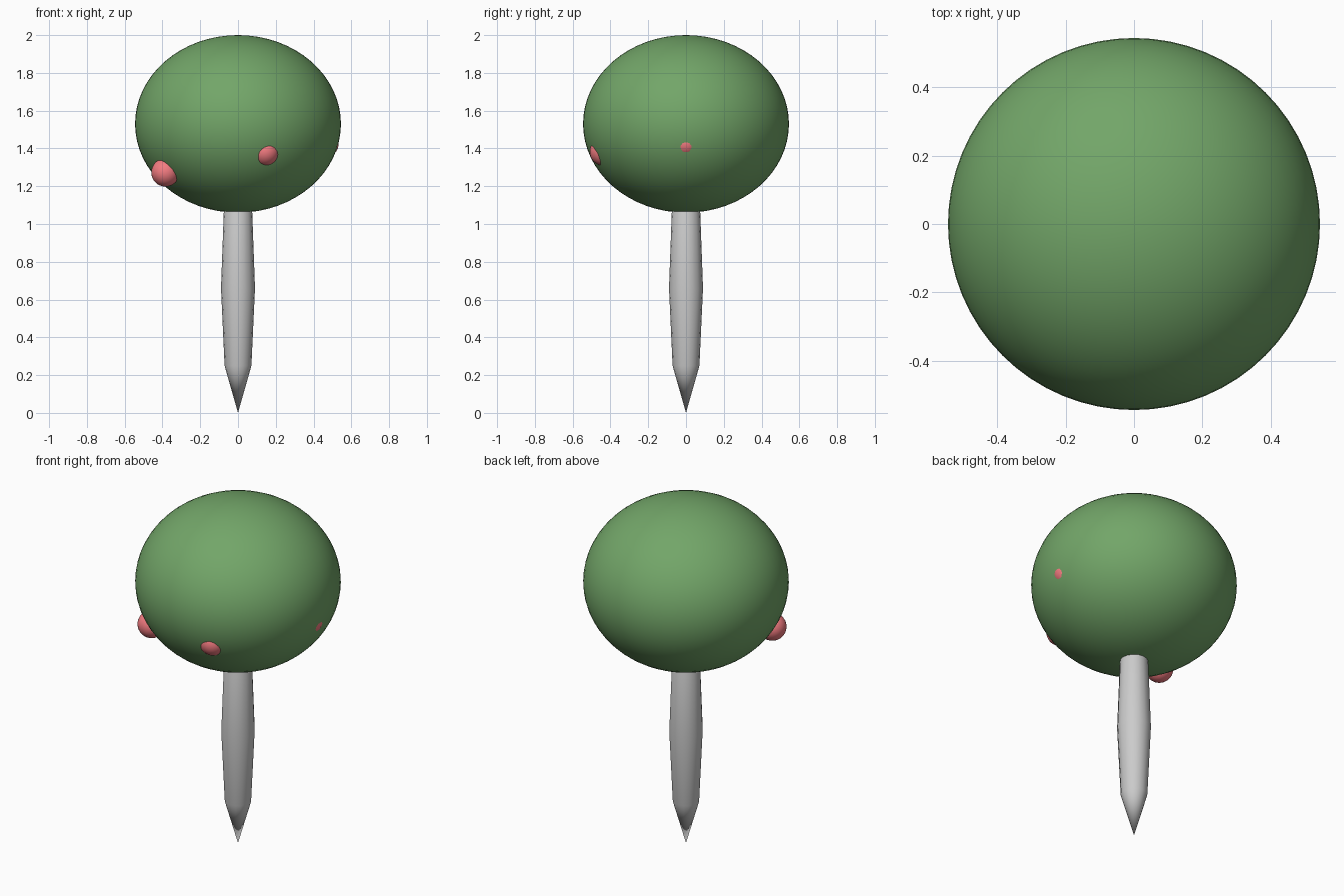
import bpy, bmesh, math

if "Cube" in bpy.data.objects:
    bpy.data.objects.remove(bpy.data.objects["Cube"])


def material(name, rgb):
    m = bpy.data.materials.new(name)
    m.diffuse_color = (*rgb, 1)
    m.use_nodes = True
    m.node_tree.nodes["Principled BSDF"].inputs["Base Color"].default_value = m.diffuse_color
    return m


def ball(name, loc, radii, segs, rings, mat):
    bpy.ops.mesh.primitive_uv_sphere_add(segments=segs, ring_count=rings, radius=1, location=loc)
    ob = bpy.context.object
    ob.name = name
    ob.scale = radii
    bpy.ops.object.transform_apply(location=False, rotation=False, scale=True)
    bpy.ops.object.shade_smooth()
    ob.data.materials.append(mat)
    return ob


def lathe(name, profile, sides):
    # Profile of (radius, z); radius 0 becomes a single pole vertex
    bm = bmesh.new()
    rings = []
    for r, z in profile:
        n = sides if r else 1
        rings.append([bm.verts.new((r * math.cos(2 * math.pi * i / sides),
                                    r * math.sin(2 * math.pi * i / sides), z)) for i in range(n)])
    for a, b in zip(rings, rings[1:]):
        for i in range(sides):
            quad = [a[i % len(a)], a[(i + 1) % len(a)], b[(i + 1) % len(b)], b[i % len(b)]]
            bm.faces.new(list(dict.fromkeys(quad)))
    bmesh.ops.recalc_face_normals(bm, faces=bm.faces)
    me = bpy.data.meshes.new(name)
    bm.to_mesh(me)
    bm.free()
    ob = bpy.data.objects.new(name, me)
    bpy.context.collection.objects.link(ob)
    bpy.ops.object.select_all(action='DESELECT')
    bpy.context.view_layer.objects.active = ob
    ob.select_set(True)
    bpy.ops.object.shade_smooth_by_angle(angle=math.radians(35))
    return ob


green = material("leaf_green", (0.17, 0.38, 0.14))
red = material("fruit_red", (0.9, 0.2, 0.22))

# Trunk with pointed root, slightly swollen in the middle
lathe("trunk", [(0, 0), (0.071, 0.25), (0.09, 0.66), (0.075, 1.07), (0, 1.3)], 16)

# Round crown
ball("crown", (0, 0, 1.53), (0.545, 0.545, 0.47), 64, 32, green)

# Fruits, sunk to different depths in the crown: angle around z, height
for i, (angle, z) in enumerate([(213, 1.273), (288.3, 1.383), (0, 1.427)]):
    a = math.radians(angle)
    ball(f"fruit_{i + 1}", (0.458 * math.cos(a), 0.458 * math.sin(a), z), (0.075,) * 3, 32, 16, red)
